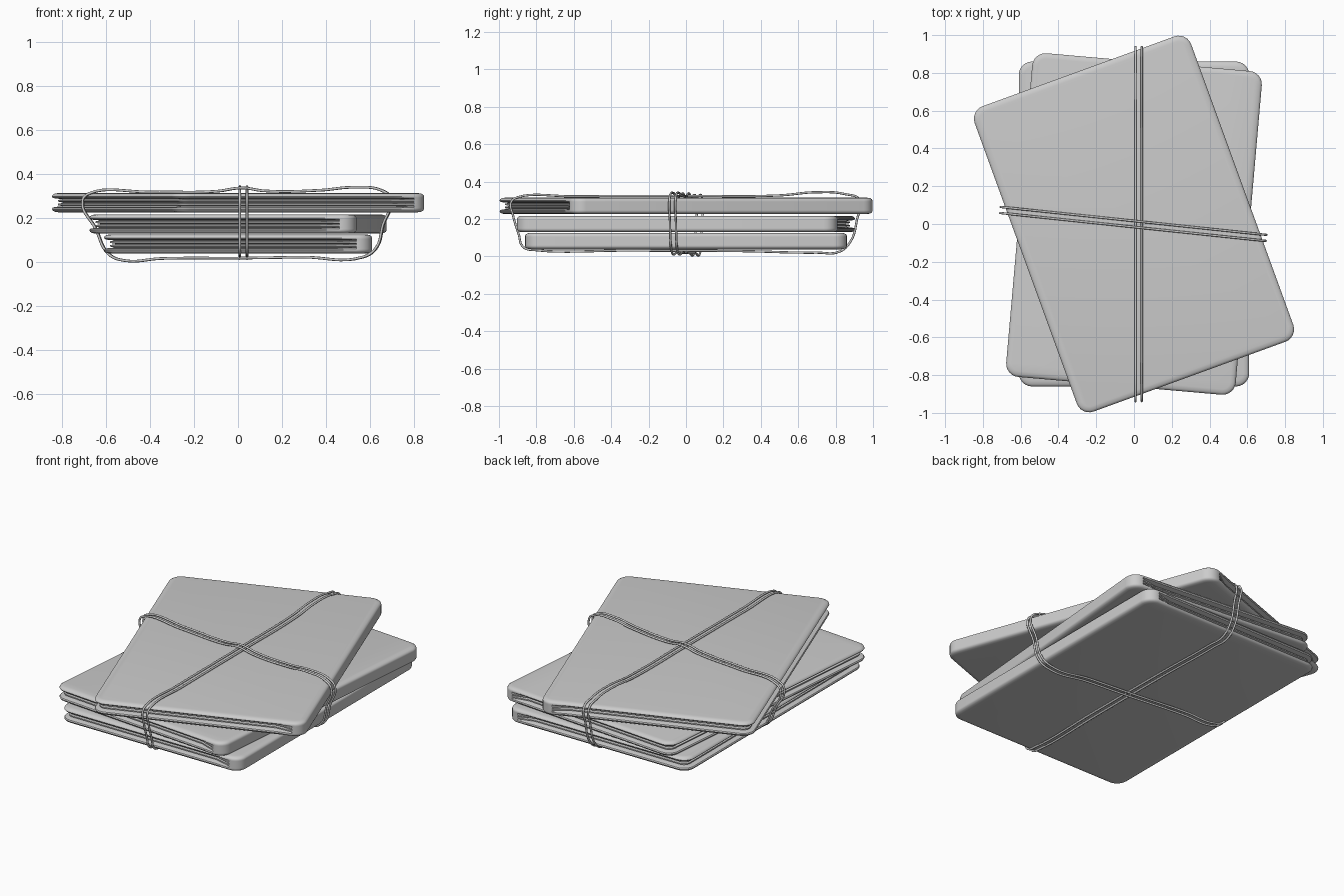
import bpy, bmesh
from math import cos, sin, pi, radians
from mathutils import Vector, Matrix

if "Cube" in bpy.data.objects:
    bpy.data.objects.remove(bpy.data.objects["Cube"])

W, H, R, THICK = 0.61, 0.86, 0.07, 0.088


def outline(d):
    """Rounded rectangle inset by d, with an extra point near each spine end."""
    w, h, r = W - d, H - d, max(R - d, 0.015)
    pts = []
    for sx, sy, a0 in ((1, 1, 0), (-1, 1, 90), (-1, -1, 180), (1, -1, 270)):
        if (sx, sy) == (1, -1):
            pts.append(Vector((0.44, -h)))
        for i in range(7):
            a = radians(a0 + 15 * i)
            pts.append(Vector((sx * (w - r) + r * cos(a), sy * (h - r) + r * sin(a))))
        if (sx, sy) == (1, 1):
            pts.append(Vector((0.44, h)))
    return pts


# half section: height, spine inset, page-side inset
half = [(0, .03, .03), (.003, .012, .012), (.009, .003, .003), (.016, 0, 0),
        (.022, 0, .004), (.025, 0, .018), (.028, 0, .05), (.032, 0, .028),
        (.039, 0, .028), (.043, 0, .05)]
section = half + [(THICK - z, s, t) for z, s, t in reversed(half)]


def book(name, z0, angle):
    bm = bmesh.new()
    rings = []
    for z, s, t in section:
        ring = []
        for spine_p, page_p in zip(outline(s), outline(t)):
            p = spine_p if spine_p.x > 0.5 else page_p
            ring.append(bm.verts.new((p.x, p.y, z)))
        rings.append(ring)
    n = len(rings[0])
    for a, b in zip(rings, rings[1:]):
        for i in range(n):
            j = (i + 1) % n
            bm.faces.new((a[i], a[j], b[j], b[i]))
    bm.faces.new(rings[-1])
    bm.faces.new(rings[0][::-1])
    bm.transform(Matrix.Translation((0, 0, z0)) @ Matrix.Rotation(radians(angle), 4, 'Z'))
    me = bpy.data.meshes.new(name)
    bm.to_mesh(me)
    bm.free()
    ob = bpy.data.objects.new(name, me)
    bpy.context.collection.objects.link(ob)
    smooth(ob, 35)


def smooth(ob, angle):
    bpy.ops.object.select_all(action='DESELECT')
    ob.select_set(True)
    bpy.context.view_layer.objects.active = ob
    bpy.ops.object.shade_smooth_by_angle(angle=radians(angle))


def strand(name, path, offset, angle, radius=0.006):
    """Closed string loop: path of (distance, z), turned about z."""
    cu = bpy.data.curves.new(name, 'CURVE')
    cu.dimensions = '3D'
    cu.bevel_depth = radius
    cu.bevel_resolution = 2
    cu.resolution_u = 8
    sp = cu.splines.new('BEZIER')
    sp.bezier_points.add(len(path) - 1)
    sp.use_cyclic_u = True
    rot = Matrix.Rotation(radians(angle), 3, 'Z')
    for bp, (d, z) in zip(sp.bezier_points, path):
        bp.co = rot @ Vector((d, offset, z))
        bp.handle_left_type = bp.handle_right_type = 'AUTO'
    ob = bpy.data.objects.new(name, cu)
    bpy.context.collection.objects.link(ob)
    bpy.ops.object.select_all(action='DESELECT')
    ob.select_set(True)
    bpy.context.view_layer.objects.active = ob
    bpy.ops.object.convert(target='MESH')
    smooth(bpy.context.object, 60)


# three stacked books, spine on +x
book("bottom_book", 0.038, 0)
book("middle_book", 0.129, -5)
book("top_book", 0.226, 20)

# string across the width, passing over the lengthwise one
cross = [(-.68, .312), (-.4, .319), (-.1, .322), (.02, .337), (.12, .324), (.38, .327),
         (.53, .340), (.66, .325), (.70, .29), (.665, .17), (.63, .06), (.57, .022),
         (.3, .022), (.02, .018), (-.35, .016), (-.52, .007), (-.59, .035), (-.65, .15),
         (-.71, .28)]
# string along the length
length = [(-.90, .316), (-.6, .321), (0, .323), (.5, .326), (.7, .343), (.85, .333),
          (.93, .30), (.915, .2), (.88, .08), (.82, .025), (.7, .020), (.3, .028),
          (-.3, .031), (-.8, .033), (-.87, .05), (-.895, .12), (-.925, .22), (-.935, .29)]

for i, off in enumerate((-0.016, 0.016)):
    strand(f"cross_string_{i + 1}", cross, off, -6)
for i, off in enumerate((-0.008, -0.041)):
    strand(f"length_string_{i + 1}", length, off, 90)
